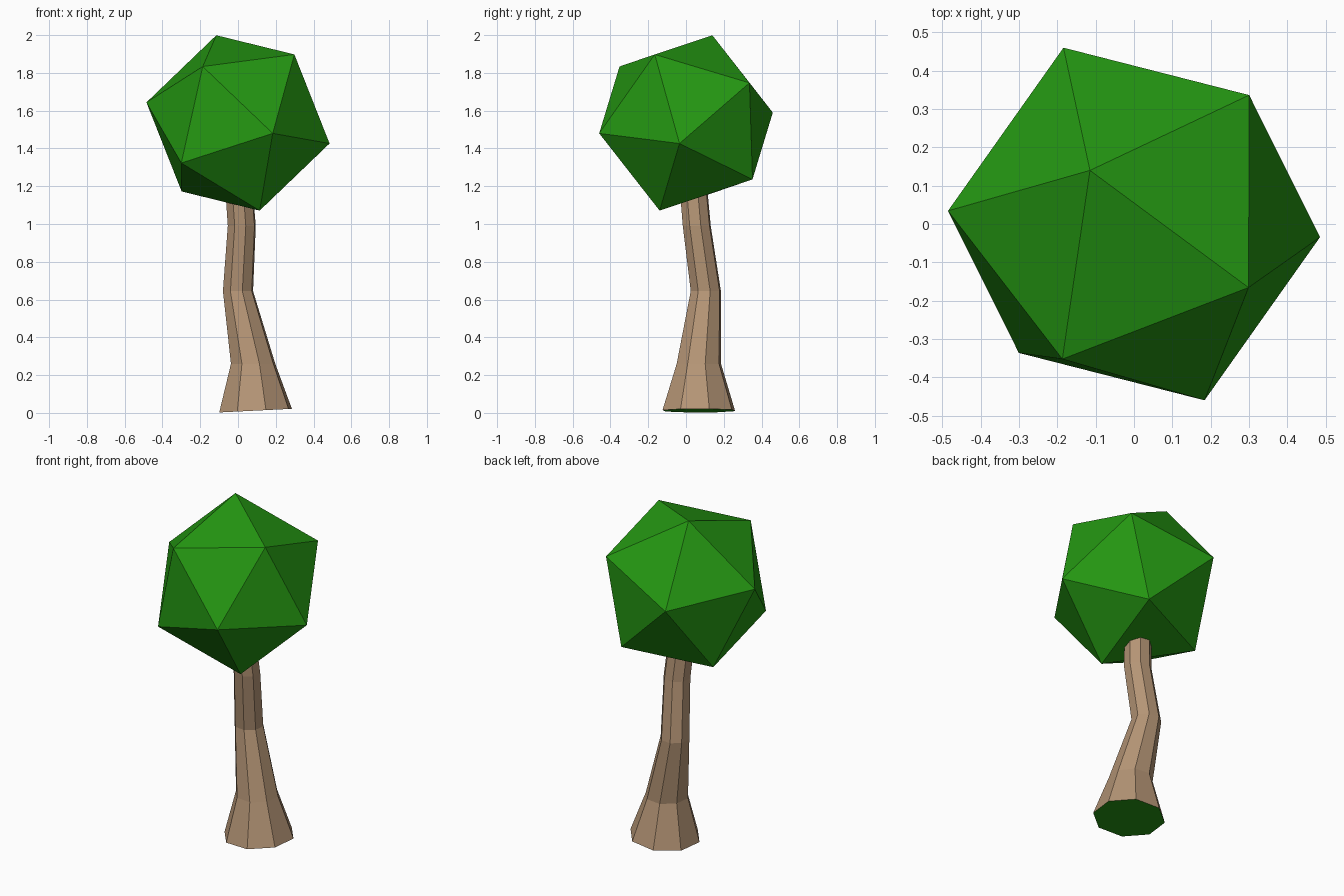
import bpy, bmesh, math
from mathutils import Matrix, Vector

if "Cube" in bpy.data.objects:
    bpy.data.objects.remove(bpy.data.objects["Cube"])


def material(name, rgb):
    m = bpy.data.materials.new(name)
    m.diffuse_color = (*rgb, 1)
    m.use_nodes = True
    m.node_tree.nodes["Principled BSDF"].inputs["Base Color"].default_value = m.diffuse_color
    return m


bark = material("bark tan", (0.46, 0.30, 0.18))
leaf = material("leaf green", (0.018, 0.31, 0.006))


def add_object(name, bm, mats):
    bmesh.ops.recalc_face_normals(bm, faces=bm.faces)
    mesh = bpy.data.meshes.new(name)
    bm.to_mesh(mesh)
    bm.free()
    for m in mats:
        mesh.materials.append(m)
    obj = bpy.data.objects.new(name, mesh)
    bpy.context.collection.objects.link(obj)
    return obj


# Crown: icosahedron, tipped so one corner points to 'top' and the next to 'side'
def frame(top, side):
    z = top.normalized()
    x = (side - z * side.dot(z)).normalized()
    return Matrix((x, z.cross(x), z)).transposed()


bm = bmesh.new()
bmesh.ops.create_icosphere(bm, subdivisions=1, radius=0.498)
tip = max(bm.verts, key=lambda v: v.co.z)
neighbour = tip.link_edges[0].other_vert(tip)
rot = frame(Vector((-0.115, 0.14, 0.465)), Vector((0.30, -0.167, 0.36))) \
    @ frame(tip.co.copy(), neighbour.co.copy()).transposed()
bmesh.ops.transform(bm, matrix=Matrix.Translation((0, 0, 1.535)) @ rot.to_4x4(), verts=bm.verts)
add_object("crown", bm, [leaf])

# Trunk: eight-sided rings along a bent path (x, y, z, radius, tilt)
rings = [(0.093, 0.068, 0.012, 0.200, 0.05),
         (0.080, 0.068, 0.26, 0.122, 0.0),
         (0.000, 0.105, 0.645, 0.083, 0.0),
         (0.020, 0.057, 0.99, 0.077, 0.0),
         (-0.003, 0.030, 1.30, 0.075, 0.0)]
bm = bmesh.new()
loops = []
for x, y, z, r, tilt in rings:
    loop = []
    for i in range(8):
        a = math.radians(16 + 45 * i)
        dx = r * math.cos(a)
        loop.append(bm.verts.new((x + dx, y + r * math.sin(a), z + tilt * dx)))
    loops.append(loop)
for lo, hi in zip(loops, loops[1:]):
    for i in range(8):
        j = (i + 1) % 8
        bm.faces.new((lo[i], lo[j], hi[j], hi[i]))
# End caps are green
for end in (loops[0], loops[-1]):
    bm.faces.new(end).material_index = 1
add_object("trunk", bm, [bark, leaf])
